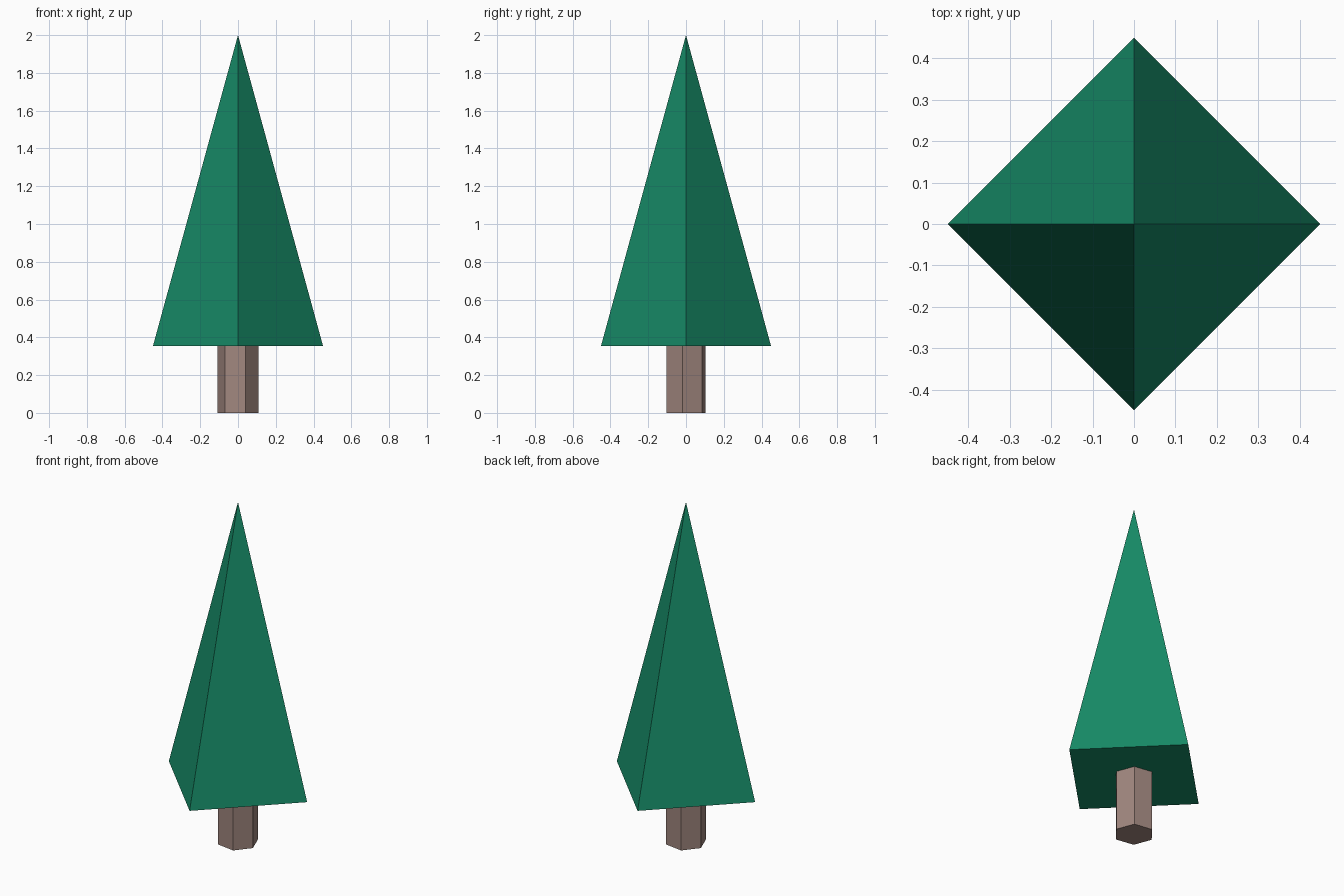
import bpy, math

if "Cube" in bpy.data.objects:
    bpy.data.objects.remove(bpy.data.objects["Cube"])


def add_part(name, sides, r_bottom, r_top, z0, z1, angle, color):
    """Faceted cone or prism between two heights, first corner at the given angle."""
    bpy.ops.mesh.primitive_cone_add(
        vertices=sides, radius1=r_bottom, radius2=r_top, depth=z1 - z0,
        location=(0, 0, (z0 + z1) / 2))
    obj = bpy.context.object
    obj.name = name
    # primitive's first corner lies on +y
    obj.rotation_euler.z = math.radians(angle - 90)
    mat = bpy.data.materials.new(name + "_color")
    mat.diffuse_color = color
    mat.use_nodes = True
    mat.node_tree.nodes["Principled BSDF"].inputs["Base Color"].default_value = mat.diffuse_color
    obj.data.materials.append(mat)
    return obj


# Six-sided trunk, slightly turned
add_part("trunk", 6, 0.11, 0.11, 0.0, 0.355, -9, (0.35, 0.24, 0.21, 1))

# Four-sided foliage pyramid with corners on the axes
add_part("foliage", 4, 0.45, 0.0, 0.355, 2.0, 0, (0.008, 0.254, 0.133, 1))
